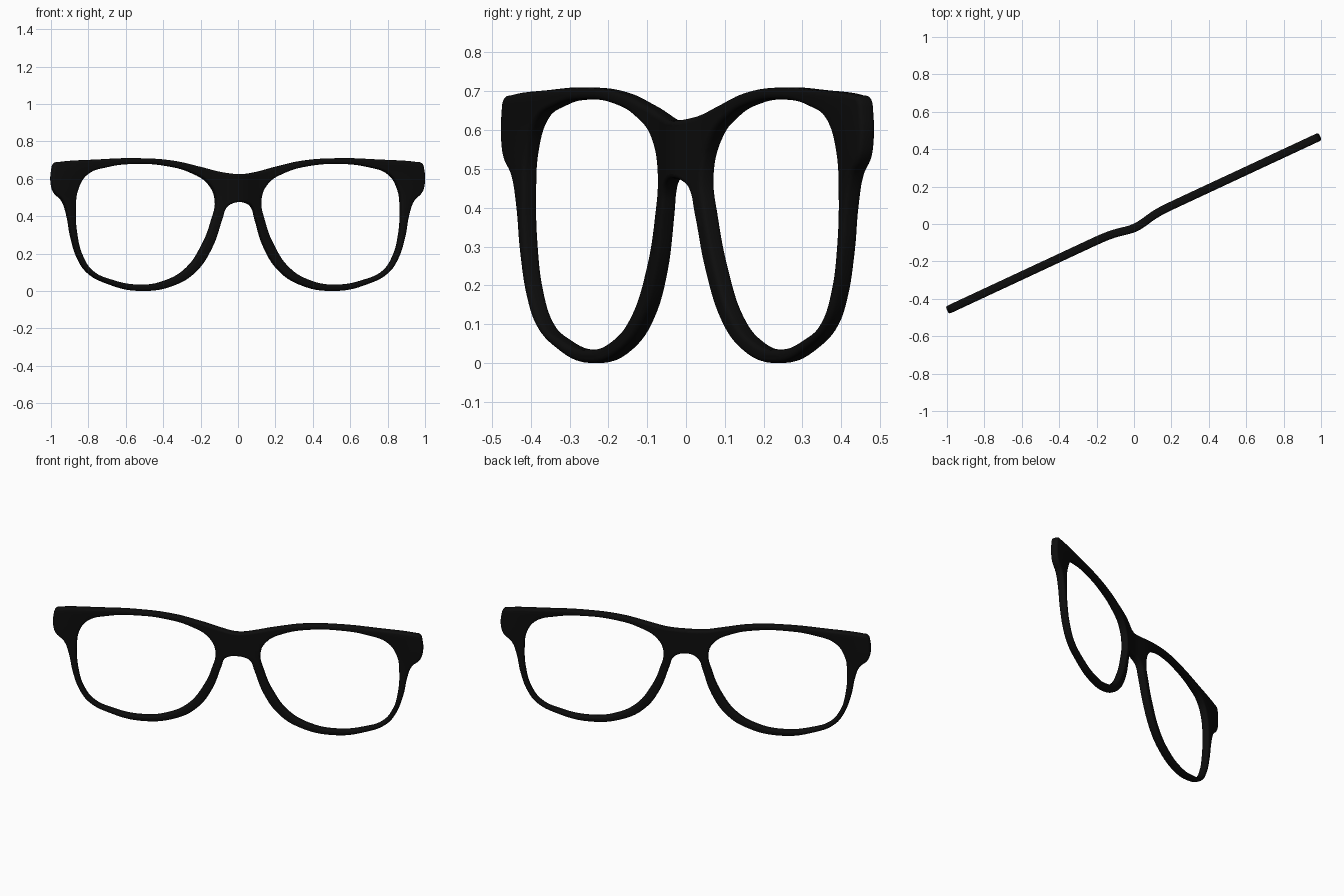
import bpy, bmesh, math
from mathutils import Matrix

if "Cube" in bpy.data.objects:
    bpy.data.objects.remove(bpy.data.objects["Cube"], do_unlink=True)

YAW = math.radians(25)
EDGE = 0.012          # rounding radius of the rim
HALF_THICK = 0.022

# Right half of the outer outline, from bridge top round to bridge underside
outer_half = [(0, .63), (.08, .638), (.2, .668), (.35, .702), (.55, .715),
              (.75, .708), (.95, .695), (.98, .688), (.993, .65), (.993, .565),
              (.98, .53), (.938, .485), (.912, .41), (.89, .29), (.85, .17),
              (.80, .10), (.70, .045), (.52, .005), (.33, .04), (.22, .115),
              (.14, .24), (.09, .39), (.07, .45), (.04, .473), (0, .48)]

# Lens opening on the same side
opening = [(.12, .49), (.155, .575), (.25, .637), (.38, .673), (.54, .684),
           (.70, .667), (.81, .625), (.858, .545), (.87, .45), (.861, .30),
           (.833, .195), (.78, .115), (.675, .065), (.525, .039), (.39, .06),
           (.272, .13), (.19, .25), (.14, .38)]


def mirrored(points):
    return [(-x, z) for x, z in reversed(points)]


def add_loop(curve, points):
    spline = curve.splines.new('BEZIER')
    spline.bezier_points.add(len(points) - 1)
    spline.use_cyclic_u = True
    for knot, (x, z) in zip(spline.bezier_points, points):
        knot.co = (x / math.cos(YAW), z, 0)
        knot.handle_left_type = knot.handle_right_type = 'AUTO'


# Filled profile with two openings and a rounded edge
curve = bpy.data.curves.new("frame_profile", 'CURVE')
curve.dimensions = '2D'
curve.fill_mode = 'BOTH'
curve.resolution_u = 6
curve.extrude = HALF_THICK - EDGE
curve.bevel_depth = EDGE
curve.bevel_resolution = 2
curve.offset = -EDGE
add_loop(curve, outer_half + mirrored(outer_half)[1:-1])
add_loop(curve, opening)
add_loop(curve, mirrored(opening))
helper = bpy.data.objects.new("frame_profile", curve)
bpy.context.collection.objects.link(helper)
bpy.context.view_layer.update()
evaluated = helper.evaluated_get(bpy.context.evaluated_depsgraph_get())
mesh = bpy.data.meshes.new_from_object(evaluated)
mesh.name = "glasses_frame"
bpy.data.objects.remove(helper, do_unlink=True)

bm = bmesh.new()
bm.from_mesh(mesh)
bmesh.ops.remove_doubles(bm, verts=bm.verts, dist=0.0001)
bm.transform(Matrix.Rotation(math.radians(90), 4, 'X'))

# Slice the bridge so that it can curve forward smoothly
for i in range(-10, 11):
    bmesh.ops.bisect_plane(bm, geom=bm.verts[:] + bm.edges[:] + bm.faces[:],
                           plane_co=(i * 0.025, 0, 0), plane_no=(1, 0, 0))
for v in bm.verts:
    v.co.y += 0.004 - 0.024 * math.exp(-(v.co.x / 0.1) ** 2)

# Turn the frame and stand it on the ground
bm.transform(Matrix.Rotation(YAW, 4, 'Z'))
lowest = min(v.co.z for v in bm.verts)
bmesh.ops.translate(bm, verts=bm.verts, vec=(0, 0, -lowest))
bmesh.ops.recalc_face_normals(bm, faces=bm.faces)
bm.to_mesh(mesh)
bm.free()

# Black plastic
black = bpy.data.materials.new("black_plastic")
black.use_nodes = True
colour = (0.004, 0.004, 0.004, 1)
black.diffuse_color = colour
black.node_tree.nodes["Principled BSDF"].inputs["Base Color"].default_value = colour
mesh.materials.clear()
mesh.materials.append(black)

frame = bpy.data.objects.new("glasses_frame", mesh)
bpy.context.collection.objects.link(frame)
bpy.context.view_layer.objects.active = frame
frame.select_set(True)
bpy.ops.object.shade_smooth_by_angle(angle=math.radians(40))
